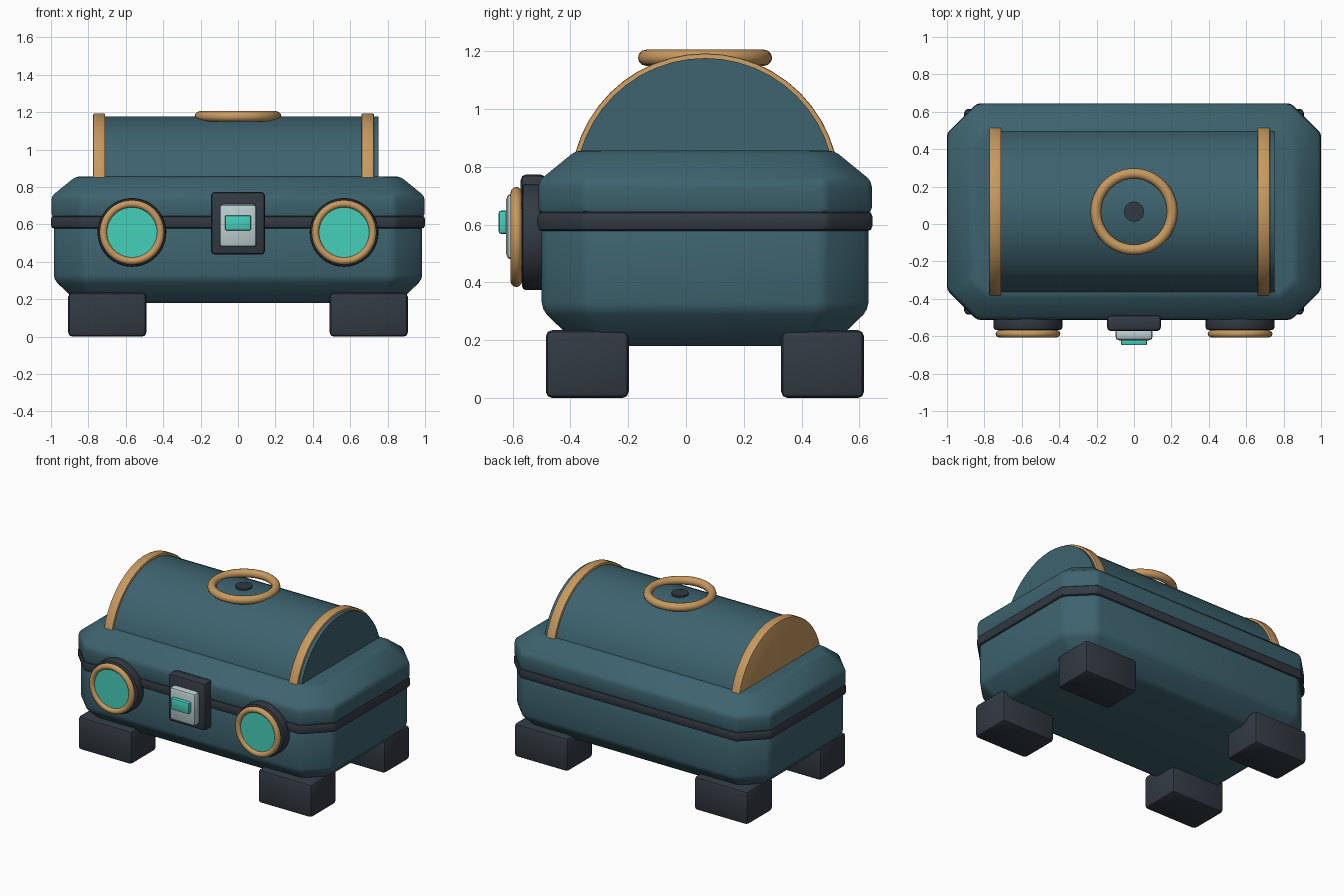
import bpy
import bmesh
import math
from mathutils import Matrix, Vector

if "Cube" in bpy.data.objects:
    bpy.data.objects.remove(bpy.data.objects["Cube"])

CY = 0.066  # depth centre of the case


def material(name, rgb):
    mat = bpy.data.materials.new(name)
    mat.use_nodes = True
    mat.diffuse_color = (*rgb, 1)
    mat.node_tree.nodes["Principled BSDF"].inputs["Base Color"].default_value = (*rgb, 1)
    return mat


TEAL = material("dark teal paint", (0.047, 0.125, 0.158))
DARK = material("charcoal", (0.032, 0.042, 0.055))
BRASS = material("brass", (0.57, 0.32, 0.115))
GLOW = material("turquoise", (0.06, 0.62, 0.49))
SILVER = material("pale silver", (0.50, 0.62, 0.63))


def finish(bm, name, mat, bevel=0, segments=2):
    """Round the hard edges, then turn the mesh into a smooth-shaded object."""
    bmesh.ops.recalc_face_normals(bm, faces=bm.faces)
    if bevel:
        edges = [e for e in bm.edges if e.calc_face_angle(0) > math.radians(30)]
        bmesh.ops.bevel(bm, geom=edges, offset=bevel, segments=segments,
                        profile=0.5, affect='EDGES', clamp_overlap=True)
    mesh = bpy.data.meshes.new(name)
    bm.to_mesh(mesh)
    bm.free()
    mesh.materials.append(mat)
    obj = bpy.data.objects.new(name, mesh)
    bpy.context.collection.objects.link(obj)
    bpy.ops.object.select_all(action='DESELECT')
    obj.select_set(True)
    bpy.context.view_layer.objects.active = obj
    bpy.ops.object.shade_smooth_by_angle(angle=math.radians(32))
    return obj


def box(name, mat, low, high, bevel):
    bm = bmesh.new()
    low, high = Vector(low), Vector(high)
    bmesh.ops.create_cube(bm, size=1, matrix=Matrix.Translation((low + high) / 2)
                          @ Matrix.Diagonal((*(high - low), 1)))
    return finish(bm, name, mat, bevel)


def disc(name, mat, centre, radius, depth, axis, sides=40, bevel=0):
    bm = bmesh.new()
    turn = Matrix.Rotation(math.pi / 2, 4, 'X') if axis == 'Y' else Matrix()
    bmesh.ops.create_cone(bm, cap_ends=True, segments=sides, radius1=radius,
                          radius2=radius, depth=depth,
                          matrix=Matrix.Translation(centre) @ turn)
    return finish(bm, name, mat, bevel)


def ring(name, mat, centre, major, minor, axis):
    bpy.ops.mesh.primitive_torus_add(
        major_radius=major, minor_radius=minor, major_segments=48, minor_segments=12,
        location=centre, rotation=(math.pi / 2 if axis == 'Y' else 0, 0, 0))
    obj = bpy.context.object
    obj.name = name
    obj.data.materials.append(mat)
    bpy.ops.object.shade_smooth()
    return obj


def octagon_loft(name, mat, hx, hy, levels, cut, bevel):
    """Corner-cut rectangle lofted through (z, inset) levels."""
    bm = bmesh.new()
    rings = []
    for z, inset in levels:
        a, b = hx - inset, hy - inset
        c = cut - inset * 0.586
        points = [(a, b - c), (a - c, b), (c - a, b), (-a, b - c),
                  (-a, c - b), (c - a, -b), (a - c, -b), (a, c - b)]
        rings.append([bm.verts.new((x, y + CY, z)) for x, y in points])
    for lower, upper in zip(rings, rings[1:]):
        for i in range(8):
            j = (i + 1) % 8
            bm.faces.new((lower[i], lower[j], upper[j], upper[i]))
    bm.faces.new(rings[0])
    bm.faces.new(rings[-1])
    return finish(bm, name, mat, bevel)


def half_round(name, mat, x0, x1, radius, bevel=0):
    """Half cylinder lying along x."""
    bm = bmesh.new()
    steps = 24
    arc = [math.pi * i / steps for i in range(steps + 1)]
    verts = [bm.verts.new((x0, CY + radius * math.cos(t), 0.727 + radius * math.sin(t)))
             for t in arc]
    face = bm.faces.new(verts)
    moved = bmesh.ops.extrude_face_region(bm, geom=[face])["geom"]
    bmesh.ops.translate(bm, vec=(x1 - x0, 0, 0),
                        verts=[v for v in moved if isinstance(v, bmesh.types.BMVert)])
    return finish(bm, name, mat, bevel)


# Case: lower body, seam belt, lid
octagon_loft("lower_body", TEAL, 0.985, 0.565, [(0.18, 0.13), (0.305, 0), (0.62, 0)], 0.155, 0.025)
octagon_loft("seam_belt", DARK, 1.0, 0.579, [(0.577, 0), (0.646, 0)], 0.16, 0.018)
octagon_loft("lid", TEAL, 0.998, 0.577, [(0.638, 0), (0.75, 0), (0.856, 0.13)], 0.16, 0.02)

# Barrel top with two brass bands
half_round("barrel_top", TEAL, -0.75, 0.75, 0.449)
half_round("right_band", BRASS, -0.775, -0.71, 0.465, 0.006)
half_round("left_band", BRASS, 0.66, 0.727, 0.465, 0.006)

# Carry ring and its bolt
ring("carry_ring", BRASS, (0, CY, 1.177), 0.204, 0.028, 'Z')
disc("ring_bolt", DARK, (0, CY, 1.14), 0.055, 0.09, 'Z', 12)

# Feet
for sx, side in ((-1, "right"), (1, "left")):
    x0, x1 = sorted((sx * 0.49, sx * 0.908))
    for y0, end in ((-0.485, "front"), (0.329, "back")):
        box(f"{end}_{side}_foot", DARK, (x0, y0, 0), (x1, y0 + 0.287, 0.235), 0.022)

    # Round front lamps
    x, z = sx * 0.567, 0.557
    disc(f"{side}_lamp_housing", DARK, (x, -0.525, z), 0.184, 0.085, 'Y', 48, 0.015)
    ring(f"{side}_lamp_rim", BRASS, (x, -0.587, z), 0.153, 0.02, 'Y')
    disc(f"{side}_lamp_glass", GLOW, (x, -0.575, z), 0.148, 0.03, 'Y', 48)

# Clasp
box("clasp_plate", DARK, (-0.144, -0.572, 0.438), (0.144, -0.485, 0.774), 0.02)
box("clasp_lock", SILVER, (-0.1, -0.622, 0.478), (0.1, -0.56, 0.708), 0.02)
box("clasp_button", GLOW, (-0.07, -0.648, 0.568), (0.07, -0.61, 0.648), 0.008)
